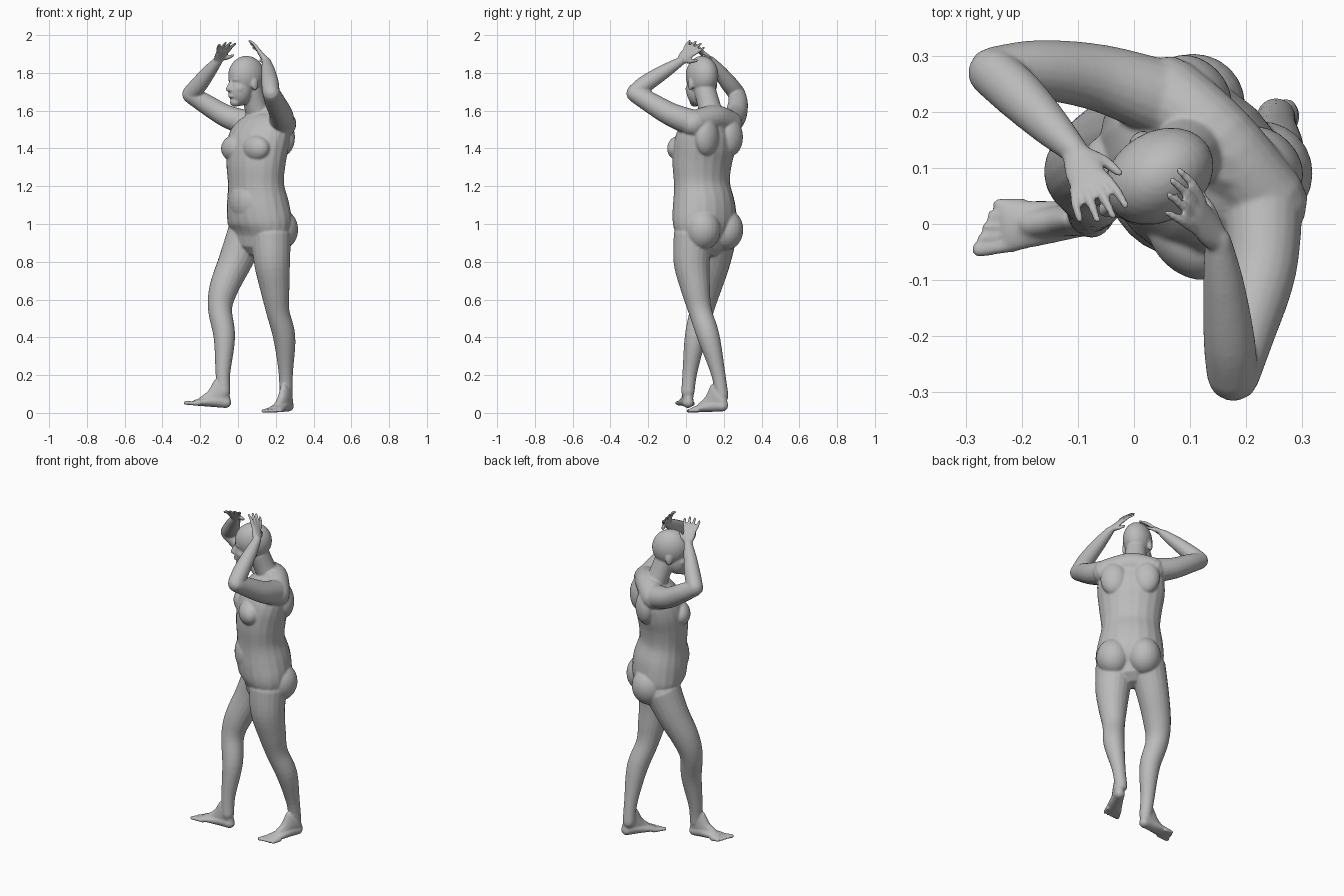
import bpy
import bmesh
from math import cos, sin, pi
from mathutils import Vector, Matrix

old_cube = bpy.data.objects.get("Cube")
if old_cube:
    bpy.data.objects.remove(old_cube)

UP = Vector((0, 0, 1))
CM = 0.01                                   # measurements are in centimetres
SEGMENTS = 20
bm = bmesh.new()


def vec(*values):
    return Vector(values)


def curve_through(points, steps=5):
    """Smooth curve through rows of (x, y, z, half width, half depth)."""
    padded = [points[0]] + points + [points[-1]]
    result = []
    for a, b, c, d in zip(padded, padded[1:], padded[2:], padded[3:]):
        for k in range(steps):
            t = k / steps
            result.append(b + (c - a) * (t / 2)
                          + (a * 2 - b * 5 + c * 4 - d) * (t * t / 2)
                          + (b * 3 - a - c * 3 + d) * (t * t * t / 2))
    return result + [points[-1]]


def loft(rows, side=vec(1, 0, 0)):
    """Closed tube with elliptic sections and rounded ends."""
    rows = [Vector(row if len(row) == 5 else (*row, row[-1])) * CM for row in rows]
    path = [(row.xyz, row[3], row[4]) for row in curve_through(rows)]

    def cap(end, neighbour):
        out = (end[0] - neighbour[0]).normalized() * min(end[1], end[2])
        return [(end[0] + out * sin(a), end[1] * cos(a), end[2] * cos(a))
                for a in (pi / 6, pi / 3, pi * 0.47)]

    path = cap(path[0], path[1])[::-1] + path + cap(path[-1], path[-2])
    rings = []
    for i, (centre, width, depth) in enumerate(path):
        tangent = (path[min(i + 1, len(path) - 1)][0] - path[max(i - 1, 0)][0]).normalized()
        u = (side - tangent * side.dot(tangent)).normalized()
        v = tangent.cross(u)
        rings.append([bm.verts.new(centre + u * (width * cos(a)) + v * (depth * sin(a)))
                      for a in (2 * pi * k / SEGMENTS for k in range(SEGMENTS))])
    for low, high in zip(rings, rings[1:]):
        for k in range(SEGMENTS):
            n = (k + 1) % SEGMENTS
            bm.faces.new((low[k], low[n], high[n], high[k]))
    bm.faces.new(rings[0][::-1])
    bm.faces.new(rings[-1])


def frame(facing):
    """Forward and left directions of a part that faces the given way."""
    forward = Vector((*facing, 0)).normalized()
    return forward, UP.cross(forward)


def ball(centre, radii, facing):
    """Ellipsoid with radii along forward, left and up."""
    forward, left = frame(facing)
    turn = Matrix((forward, left, UP)).transposed().to_4x4()
    matrix = Matrix.Translation(centre * CM) @ turn @ Matrix.Diagonal((*(r * CM for r in radii), 1))
    bmesh.ops.create_uvsphere(bm, u_segments=24, v_segments=16, radius=1, matrix=matrix)


# Torso
BODY_FACING = (-1, -1)
forward, left = frame(BODY_FACING)
loft([(11, 10, 93, 17, 11), (11.5, 10, 100, 19, 14.5), (10.5, 9.5, 110, 18, 15),
      (9.5, 8.5, 121, 16.4, 13.2), (9.5, 8.5, 132, 17.5, 13.7), (10.5, 10, 142, 18.8, 13.7),
      (12.5, 12, 150, 18, 11.5), (14, 14, 155, 13, 8)], left)
for sign in (-1, 1):
    across = left * sign
    ball(vec(10, 9, 140) + forward * 8.5 + across * 8, (6, 8.5, 7), BODY_FACING)      # chest
    ball(vec(11.5, 10, 97) - forward * 6.5 + across * 8.5, (10, 9.5, 11), BODY_FACING)  # seat
    ball(vec(13, 13, 146) - forward * 6 + across * 9, (5.5, 7.5, 10), BODY_FACING)    # shoulder blade
ball(vec(10.5, 9.5, 112) + forward * 6, (10, 12, 13), BODY_FACING)                    # belly

# Shoulders and neck
loft([(6, 23, 153, 7), (15, 15, 156, 7), (24, 4, 153, 7)], UP)
loft([(13, 15, 153, 9, 7), (10, 13, 160, 6.5, 6), (7, 10, 171, 5.8, 5.8)], left)

# Head
FACE = (-0.85, -0.53)
face, cheek = frame(FACE)
skull = vec(4.5, 8.5, 178.5)


def on_head(ahead, aside, z):
    return vec(skull.x, skull.y, z) + face * ahead + cheek * aside


ball(skull, (10.3, 8, 10.5), FACE)
ball(on_head(4, 0, 171), (6.5, 6.2, 8.5), FACE)
ball(on_head(7, 0, 164.5), (2.8, 3, 2.4), FACE)       # chin
ball(on_head(9, 0, 167.8), (2, 2.6, 1.3), FACE)       # mouth
ball(on_head(7.5, 0, 176.5), (2.7, 5, 1.5), FACE)     # brow
loft([(*on_head(9.6, 0, 175.5), 0.9), (*on_head(11.2, 0, 171.5), 1.5)], cheek)   # nose
for sign in (-1, 1):
    ball(on_head(-0.5, 7.6 * sign, 174), (2, 1.1, 3.3), FACE)                    # ear
    ball(on_head(10.3, 1.3 * sign, 171), (1, 0.9, 0.8), FACE)                    # nostril
    ball(on_head(6, 3.6 * sign, 171.5), (3, 2.4, 2.6), FACE)                     # cheekbone

# Arms
loft([(23, 5, 153, 7.2), (22.8, -8, 158, 6.2), (19.5, -20, 165, 5.4), (17.8, -27, 169, 4.6)])
loft([(17.5, -27, 169.5, 4.5), (17, -21, 174.5, 4.6), (16, -11, 181, 3.7), (15, -3, 186, 2.4)])
loft([(6, 22, 153, 7), (-6, 26, 157, 6), (-17, 27.5, 163.5, 5.3), (-25, 27, 168.5, 4.6)], UP)
loft([(-25, 27, 169, 4.5), (-20.5, 23, 174, 4.5), (-15, 17.5, 181, 3.6), (-10.5, 13, 186.5, 2.4)], UP)


def hand(wrist, reach, spread, palm_sign):
    """Palm, four fingers and a thumb; spread points to the thumb side."""
    reach = reach.normalized()
    spread = (spread - reach * spread.dot(reach)).normalized()
    palm = reach.cross(spread) * palm_sign
    loft([(*wrist, 2.4, 2), (*(wrist + reach * 4), 3.4, 1.5), (*(wrist + reach * 8.5), 3.7, 1.1)], spread)
    for i, length in enumerate((7.4, 8.4, 7.9, 6.3)):
        base = wrist + reach * 8 + spread * (2.9 - i * 1.95)
        fan = spread * (0.8 - i * 0.55)
        bend = base + reach * (length * 0.5) + fan
        tip = base + reach * length + fan * 1.6 + palm
        loft([(*base, 0.95), (*bend, 0.9), (*tip, 0.7)], spread)
    thumb = wrist + reach * 2 + spread * 1.6
    middle = thumb + reach * 2 + spread * 2.4 + palm
    loft([(*thumb, 1.4), (*middle, 1.1), (*(middle + reach * 3 + spread * 1.6 + palm), 0.8)], reach)


hand(vec(15, -3, 186), vec(-8, 10, 11), vec(0.3, 0.8, -0.5), 1)
hand(vec(-10.5, 13, 186.5), vec(5.5, -12, 11), vec(0.93, 0.36, 0), -1)

# Legs
loft([(17.5, 4, 94, 10.5), (18, 3, 80, 9.6), (19.5, 5, 66, 7.8), (21, 7.5, 54, 6.2),
      (24.5, 12, 40, 5.9), (25.3, 17, 21, 3.8), (25.3, 19, 9, 3.5)])
loft([(4.5, 16.5, 94, 10.5), (-1.5, 14.5, 80, 9), (-7.5, 11, 66, 7.7), (-9.5, 8.5, 55, 6.4),
      (-7.2, 5, 40, 5.7), (-8, 2, 21, 3.9), (-7.5, 1, 11, 3.5)])


def foot(heel, ahead, inner_sign):
    """Heel, arch, ball and five toes on a flat sole."""
    ahead = ahead.normalized()
    inner = ahead.cross(UP).normalized() * inner_sign

    def row(along, width, height, aside=0.0):
        return (*(heel + ahead * along + inner * aside + UP * height), width, height)

    loft([row(3, 3, 2.9), row(7, 3.3, 3.2), row(13, 4, 2.5), row(19, 4.6, 1.6)], inner)
    loft([row(5, 3, 8), row(10, 2.8, 4.8), row(15, 2.5, 2.8)], inner)
    for i in range(5):
        size = 1.35 if i == 0 else 1.0
        aside = 3.3 - i * 1.75
        loft([row(18 - i * 0.5, size, 1.2, aside), row(25 - i * 1.1, size, 1, aside * 1.1)], inner)


foot(vec(28, 22, 0.8), vec(-0.45, -0.89, -0.03), 1)
foot(vec(-3.5, 1.5, 2.3), vec(-0.99, -0.1, 0.08), -1)

# One fused skin over all the parts
mesh = bpy.data.meshes.new("body")
bm.to_mesh(mesh)
bm.free()
body = bpy.data.objects.new("body", mesh)
bpy.context.collection.objects.link(body)

fuse = body.modifiers.new("fuse", "REMESH")
fuse.mode = "VOXEL"
fuse.voxel_size = 0.0055
fuse.use_smooth_shade = True
soften = body.modifiers.new("soften", "SMOOTH")
soften.factor = 0.5
soften.iterations = 5

clay = bpy.data.materials.new("clay grey")
clay.use_nodes = True
clay.diffuse_color = (0.5, 0.5, 0.5, 1)
clay.node_tree.nodes["Principled BSDF"].inputs["Base Color"].default_value = clay.diffuse_color
mesh.materials.append(clay)
